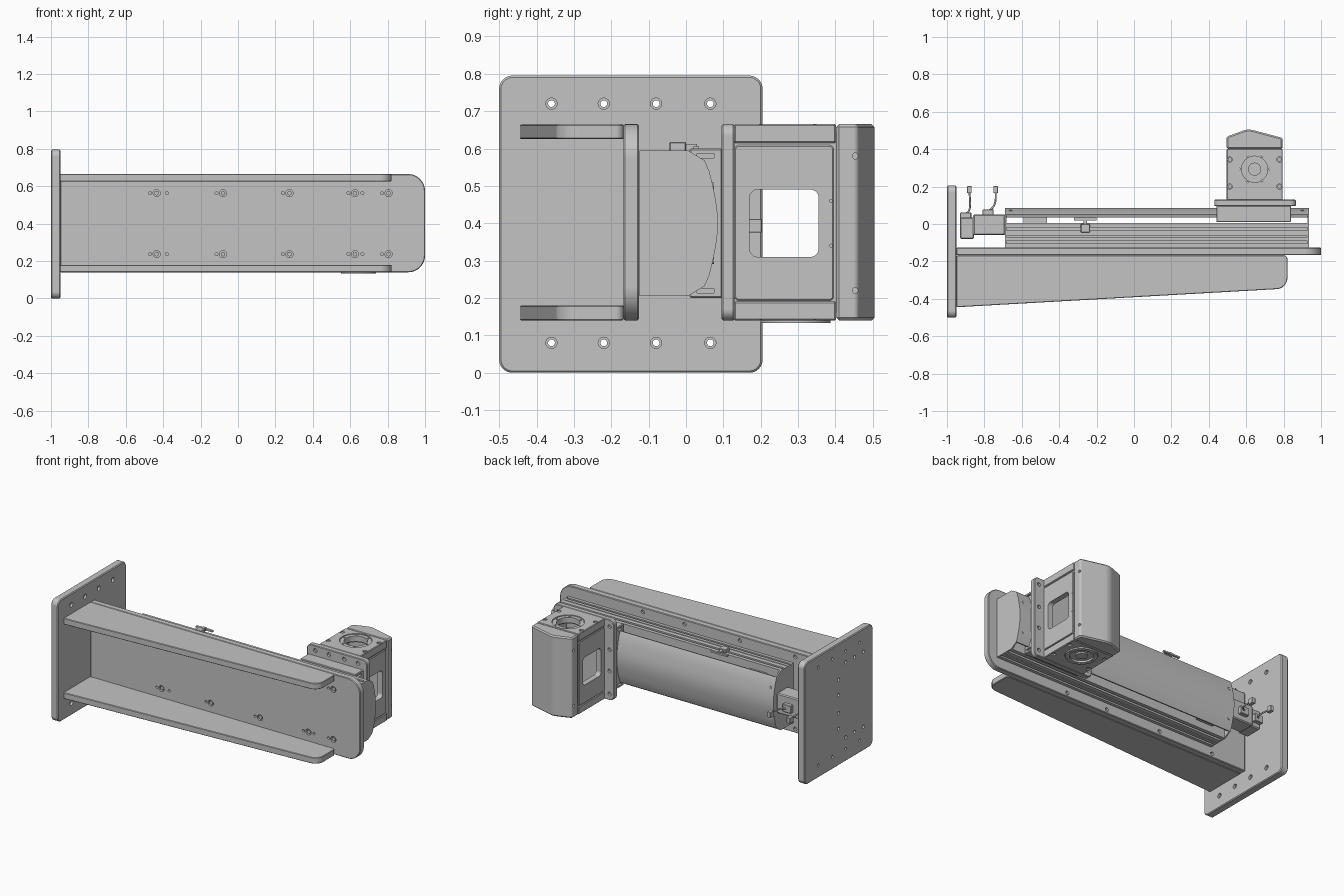
import bpy, bmesh, math
from mathutils import Vector

cube = bpy.data.objects.get("Cube")
if cube:
    bpy.data.objects.remove(cube, do_unlink=True)

grey = bpy.data.materials.new("machined_grey")
grey.use_nodes = True
COLOUR = (0.55, 0.55, 0.55, 1)
grey.diffuse_color = COLOUR
grey.node_tree.nodes["Principled BSDF"].inputs["Base Color"].default_value = COLOUR

MID = 0.4   # height of the symmetry plane


def place(axis, u, v, w):
    return {"x": (w, u, v), "y": (u, w, v), "z": (u, v, w)}[axis]


def rounded(points, radii, steps=8):
    """Round the corners of a 2D outline."""
    if not isinstance(radii, (list, tuple)):
        radii = [radii] * len(points)
    out = []
    for i, p in enumerate(points):
        p = Vector(p)
        if radii[i] == 0:
            out.append(tuple(p))
            continue
        a = (Vector(points[i - 1]) - p).normalized()
        b = (Vector(points[(i + 1) % len(points)]) - p).normalized()
        half = a.angle(b) / 2
        centre = p + (a + b).normalized() * radii[i] / math.sin(half)
        d = radii[i] / math.tan(half)
        start, end = p + a * d - centre, p + b * d - centre
        for k in range(steps + 1):
            out.append(tuple(centre + start.lerp(end, k / steps).normalized() * radii[i]))
    return out


def rect(u0, u1, v0, v1):
    return [(u0, v0), (u1, v0), (u1, v1), (u0, v1)]


def circle(u, v, r, n=24):
    return [(u + r * math.cos(2 * math.pi * i / n), v + r * math.sin(2 * math.pi * i / n)) for i in range(n)]


def add_prism(bm, pts, axis, lo, hi):
    face = bm.faces.new([bm.verts.new(place(axis, u, v, lo)) for u, v in pts])
    ext = bmesh.ops.extrude_face_region(bm, geom=[face], use_keep_orig=True)
    shift = Vector(place(axis, 0, 0, hi - lo))
    bmesh.ops.translate(bm, vec=shift, verts=[g for g in ext["geom"] if isinstance(g, bmesh.types.BMVert)])


def make(name, prisms):
    bm = bmesh.new()
    for p in prisms:
        add_prism(bm, *p)
    bmesh.ops.recalc_face_normals(bm, faces=bm.faces)
    mesh = bpy.data.meshes.new(name)
    bm.to_mesh(mesh)
    bm.free()
    mesh.materials.append(grey)
    obj = bpy.data.objects.new(name, mesh)
    bpy.context.collection.objects.link(obj)
    return obj


def bake(obj):
    graph = bpy.context.evaluated_depsgraph_get()
    obj.data = bpy.data.meshes.new_from_object(obj.evaluated_get(graph))
    obj.modifiers.clear()


def part(name, pts, axis, lo, hi, bevel=0, cuts=()):
    """Extruded outline with optional chamfered edges and groups of cutters."""
    obj = make(name, [(pts, axis, lo, hi)])
    if bevel:
        mod = obj.modifiers.new("soft", "BEVEL")
        mod.width, mod.segments, mod.limit_method = bevel, 1, "ANGLE"
        mod.angle_limit = math.radians(40)
        bake(obj)
    for group in cuts:
        cutter = make("cutter", group)
        cutter.hide_render = True
        mod = obj.modifiers.new("cut", "BOOLEAN")
        mod.operation, mod.solver, mod.object = "DIFFERENCE", "EXACT", cutter
        bake(obj)
        bpy.data.objects.remove(cutter, do_unlink=True)
    return obj


def box(name, x0, x1, y0, y1, z0, z1, bevel=0, cuts=()):
    return part(name, rect(x0, x1, y0, y1), "z", z0, z1, bevel, cuts)


def holes(axis, us, vs, r, lo, hi):
    return [(circle(u, v, r), axis, lo, hi) for u in us for v in vs]


def pair(d):
    return (MID - d, MID + d)


# Wall plate with fixing holes
wall_y = (-0.36, -0.22, -0.08, 0.065)
part("end_plate", rounded(rect(-0.5, 0.205, 0, 0.795), 0.035), "x", -1, -0.95, 0.005, [
    holes("x", wall_y, pair(0.32), 0.009, -1.1, -0.9),
    holes("x", wall_y, pair(0.32), 0.015, -0.965, -0.9)
    + holes("x", (-0.4, -0.31, -0.22), pair(0.245), 0.011, -1.1, -0.98)
    + holes("x", (-0.145,), pair(0.06) + pair(0.16), 0.011, -1.1, -0.98)])

# Long mounting plate
bolt_x = (-0.435, -0.08, 0.275, 0.625, 0.805)
pin_x = (-0.47, -0.38, -0.115, 0.24, 0.59, 0.665, 0.77)
part("mounting_plate", rounded(rect(-0.95, 1, 0.14, 0.665), [0, 0.09, 0.09, 0], 10), "y", -0.167, -0.126, 0.004, [
    holes("y", bolt_x, pair(0.163), 0.019, -0.2, -0.15) + holes("y", pin_x, pair(0.163), 0.008, -0.2, -0.15)
    + holes("y", (-0.7, -0.3, 0.1, 0.4), pair(0.235), 0.012, -0.14, -0.1)])
for x in bolt_x:
    for z in pair(0.163):
        part("plate_bolt", circle(x, z, 0.012, 12), "y", -0.163, -0.148)

# Tapered ribs
rib = rounded([(-0.95, -0.445), (0.82, -0.345), (0.82, -0.167), (-0.95, -0.167)], [0.01, 0.06, 0.02, 0.01])
for name, z in (("lower_rib", 0.14), ("upper_rib", 0.625)):
    part(name, rib, "z", z, z + 0.04, 0.003)

# Linear axis: grooved body, end caps and curved cover
grooves = [(rect(y, y + w, z - 0.012, z + 0.012), "x", -0.8, 1)
           for y, w in ((-0.105, 0.014), (-0.07, 0.006), (-0.035, 0.016)) for z in pair(0.195)]
part("axis_body", rect(-0.125, 0.005, 0.205, 0.595), "x", -0.685, 0.93, 0, [grooves])
arc = [(0.05, 0.168), (0.062, 0.14), (0.071, 0.105), (0.08, 0.06), (0.085, 0.02)]
outer = [(y, MID + d) for y, d in arc] + [(y, MID - d) for y, d in reversed(arc)]
inner = [(y - 0.014, MID + (z - MID) * 0.97) for y, z in reversed(outer)]
cap = [(-0.125, 0.205), (-0.125, 0.595), (0.005, 0.595)] + outer + [(0.005, 0.205)]
for name, x in (("motor_end_cap", -0.69), ("far_end_cap", 0.927)):
    part(name, cap, "x", x, x + 0.009)
part("axis_cover", outer + inner, "x", -0.685, 0.93)
for x in (-0.66, 0.9):
    for z in pair(0.1):
        part("cover_screw", circle(x, z, 0.009, 12), "y", 0.06, 0.075)
box("belt_block", -0.59, -0.465, 0.003, 0.052, 0.25, 0.55)

# Carriage and tool plate
box("carriage", 0.44, 0.84, 0.01, 0.097, 0.2, 0.6, 0.004, [
    [(rect(0.03, 0.075, z - 0.006, z + 0.006), "x", 0.4, 0.9) for z in pair(0.18)]])
tool_x = (0.49, 0.59, 0.7, 0.8)
part("tool_plate", rounded(rect(0.43, 0.865, 0.14, 0.665), 0.03), "y", 0.095, 0.13, 0.004, [
    holes("y", tool_x, pair(0.232), 0.013, 0.05, 0.11)
    + holes("y", (0.462, 0.83), pair(0.22) + pair(0.07), 0.012, 0.115, 0.2)])

# Tool head: hollow shell with a through window, side panels, end plates
window = (rounded(rect(0.17, 0.355, 0.31, 0.49), 0.022), "x", 0.4, 0.9)
box("head_shell", 0.502, 0.788, 0.125, 0.405, 0.16, 0.645, 0, [
    [(rect(0.53, 0.76, 0.145, 0.39), "z", 0.1, 0.7)], [window]])
for name, x in (("right_panel", 0.495), ("left_panel", 0.779)):
    part(name, rounded(rect(0.13, 0.395, 0.193, 0.609), 0.012), "x", x, x + 0.016, 0.003,
         [[window], holes("x", (0.388,), pair(0.06), 0.004, 0.4, 0.9)])
corner_x, corner_y = (0.512, 0.778), (0.2, 0.345)
for name, z, face, inward in (("head_bottom", 0.14, 0.14, 1), ("head_top", 0.615, 0.665, -1)):
    part(name, rect(0.495, 0.795, 0.128, 0.402), "z", z, z + 0.05, 0.004, [
        holes("z", (0.645,), (0.293,), 0.082, 0, 1),
        holes("z", (0.645,), (0.293,), 0.097, face - 0.008, face + 0.008)
        + holes("z", corner_x, corner_y, 0.014, face - 0.015, face + 0.015)])
    for x in corner_x:
        for y in corner_y:
            part("corner_screw", circle(x, y, 0.011, 12), "z", face + inward * 0.016, face + inward * 0.006)

# Spindle seats: bolted rings inside the head openings
for name, lo, hi, face in (("upper_ring", 0.625, 0.661, 0.661), ("lower_ring", 0.133, 0.17, 0.133)):
    bolts = circle(0.645, 0.293, 0.082, 6)
    part(name, circle(0.645, 0.293, 0.094, 40), "z", lo, hi, 0, [
        holes("z", (0.645,), (0.293,), 0.07, 0, 1),
        [(circle(u, v, 0.006, 10), "z", face - 0.01, face + 0.01) for u, v in bolts]])
part("spindle_disc", circle(0.645, 0.293, 0.08, 32), "z", 0.145, 0.165)
part("spindle_hub", circle(0.645, 0.293, 0.035, 24), "z", 0.135, 0.2)

# Peaked rear cover of the head
peak = rounded([(0.495, 0.402), (0.795, 0.402), (0.795, 0.46), (0.61, 0.509), (0.495, 0.467)],
               [0, 0, 0.015, 0.09, 0.015])
part("rear_cover", peak, "z", 0.14, 0.665, 0.008, [
    holes("x", (0.453,), pair(0.18), 0.008, 0.4, 0.505) + holes("x", (0.453,), pair(0.18), 0.008, 0.785, 0.9)])

# Drive motor with sockets, leads and plugs
box("motor_body", -0.86, -0.69, -0.06, 0.052, 0.335, 0.465, 0.006)
box("motor_encoder", -0.93, -0.855, -0.08, 0.036, 0.34, 0.46, 0.006)
for x, tip, base in ((-0.9, -0.88, 0.036), (-0.78, -0.74, 0.052)):
    box("motor_socket", x - 0.03, x + 0.03, base - 0.01, base + 0.025, 0.37, 0.42, 0.003)
    curve = bpy.data.curves.new("lead", "CURVE")
    curve.dimensions, curve.bevel_depth, curve.bevel_resolution = "3D", 0.005, 2
    spline = curve.splines.new("NURBS")
    path = [(x, base + 0.02), (x + 0.03, base + 0.03), (tip + 0.005, 0.11), (tip, 0.17)]
    spline.points.add(len(path) - 1)
    for p, (px, py) in zip(spline.points, path):
        p.co = (px, py, 0.395, 1)
    spline.use_endpoint_u, spline.order_u = True, 4
    curve.materials.append(grey)
    bpy.context.collection.objects.link(bpy.data.objects.new("motor_lead", curve))
    box("lead_plug", tip - 0.012, tip + 0.012, 0.165, 0.203, 0.375, 0.412, 0.002)

# Limit sensor on the upper side of the axis
box("sensor_rail", -0.32, -0.2, 0.02, 0.035, 0.595, 0.605)
box("sensor_stem", -0.27, -0.25, -0.02, 0.03, 0.59, 0.612)
box("sensor_block", -0.285, -0.235, -0.045, 0, 0.59, 0.618, 0.003)

# Smooth shading on curved walls, flat faces and sharp edges kept
bpy.ops.object.select_all(action="DESELECT")
solids = [o for o in bpy.context.collection.objects
          if o.type == "MESH" and o.data.materials and o.data.materials[0] == grey]
for obj in solids:
    obj.select_set(True)
    bpy.context.view_layer.objects.active = obj
bpy.ops.object.shade_smooth_by_angle(angle=math.radians(30))
for obj in solids:
    mod = obj.modifiers.new("flat_faces", "WEIGHTED_NORMAL")
    mod.keep_sharp = True
